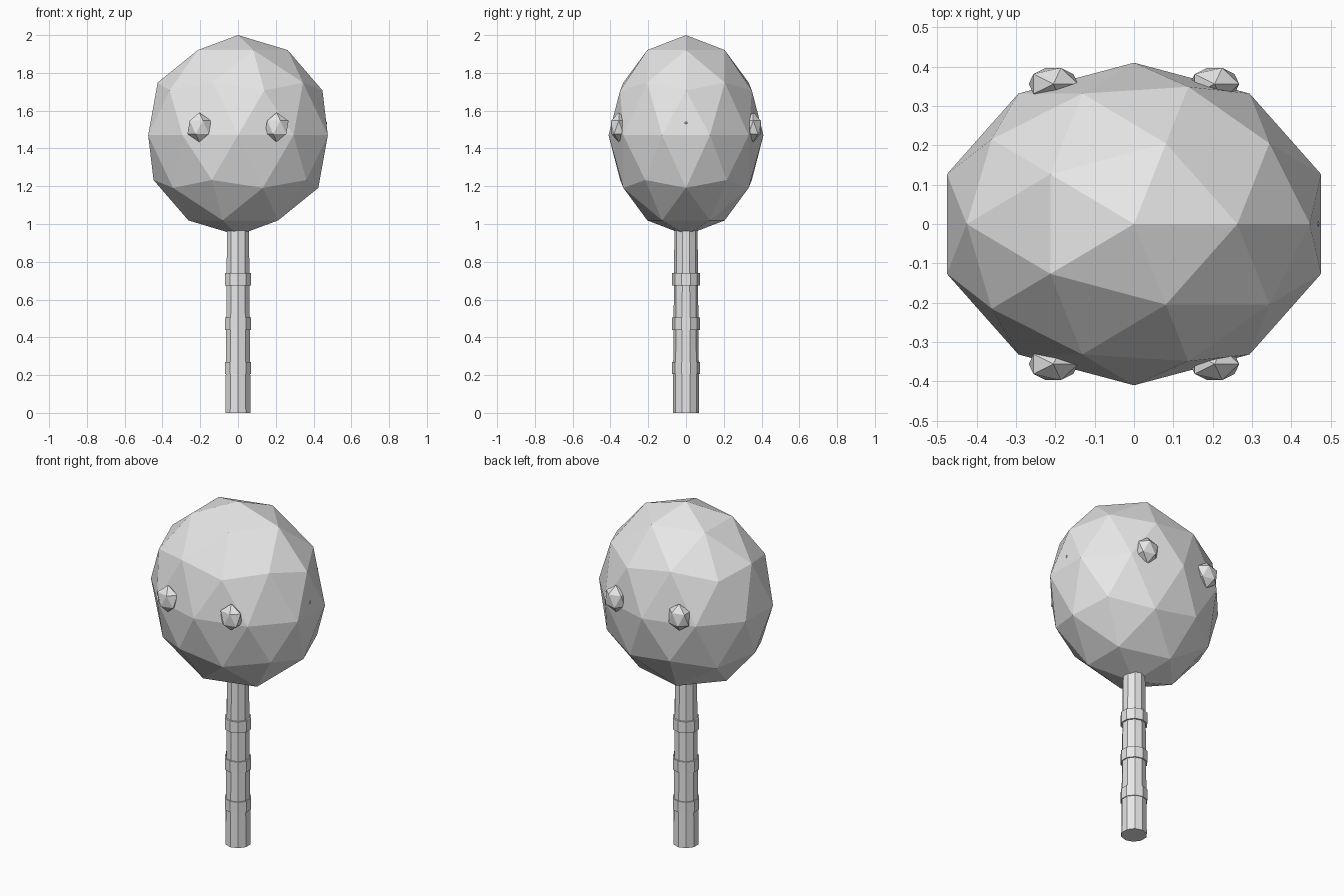
import bpy

cube = bpy.data.objects.get("Cube")
if cube:
    bpy.data.objects.remove(cube, do_unlink=True)

grey = bpy.data.materials.new("light_grey")
grey.use_nodes = True
COLOUR = (0.8, 0.8, 0.8, 1)
grey.diffuse_color = COLOUR
grey.node_tree.nodes["Principled BSDF"].inputs["Base Color"].default_value = COLOUR


def finish(name):
    ob = bpy.context.object
    ob.name = name
    ob.data.materials.append(grey)
    return ob


def ball(name, centre, radii, subdivisions):
    """Faceted ball stretched along each axis."""
    bpy.ops.mesh.primitive_ico_sphere_add(subdivisions=subdivisions, radius=1, location=centre)
    ob = finish(name)
    ob.scale = radii
    return ob


def tube(name, bottom, top, r_bottom, r_top):
    """Upright faceted tube between two heights."""
    bpy.ops.mesh.primitive_cone_add(vertices=10, radius1=r_bottom, radius2=r_top,
                                    depth=top - bottom, location=(0, 0, (bottom + top) / 2))
    return finish(name)


# Head
ball("head", (0, 0, 1.47), (0.5, 0.41, 0.53), 2)

# Knobs on the front and back of the head
for side, sx in (("left", 1), ("right", -1)):
    for end, sy in (("front", -1), ("back", 1)):
        ball(f"{end}_{side}_knob", (0.205 * sx, 0.356 * sy, 1.512), (0.07, 0.048, 0.078), 1)

# Tiny nub on the left side of the head
ball("side_nub", (0.463, 0, 1.533), (0.01, 0.01, 0.013), 1)

# Handle with three raised bands
tube("handle", 0, 1.0, 0.07, 0.061)
for i, bottom in enumerate((0.205, 0.44, 0.675)):
    tube(f"handle_band_{i + 1}", bottom, bottom + 0.065, 0.073, 0.073)
